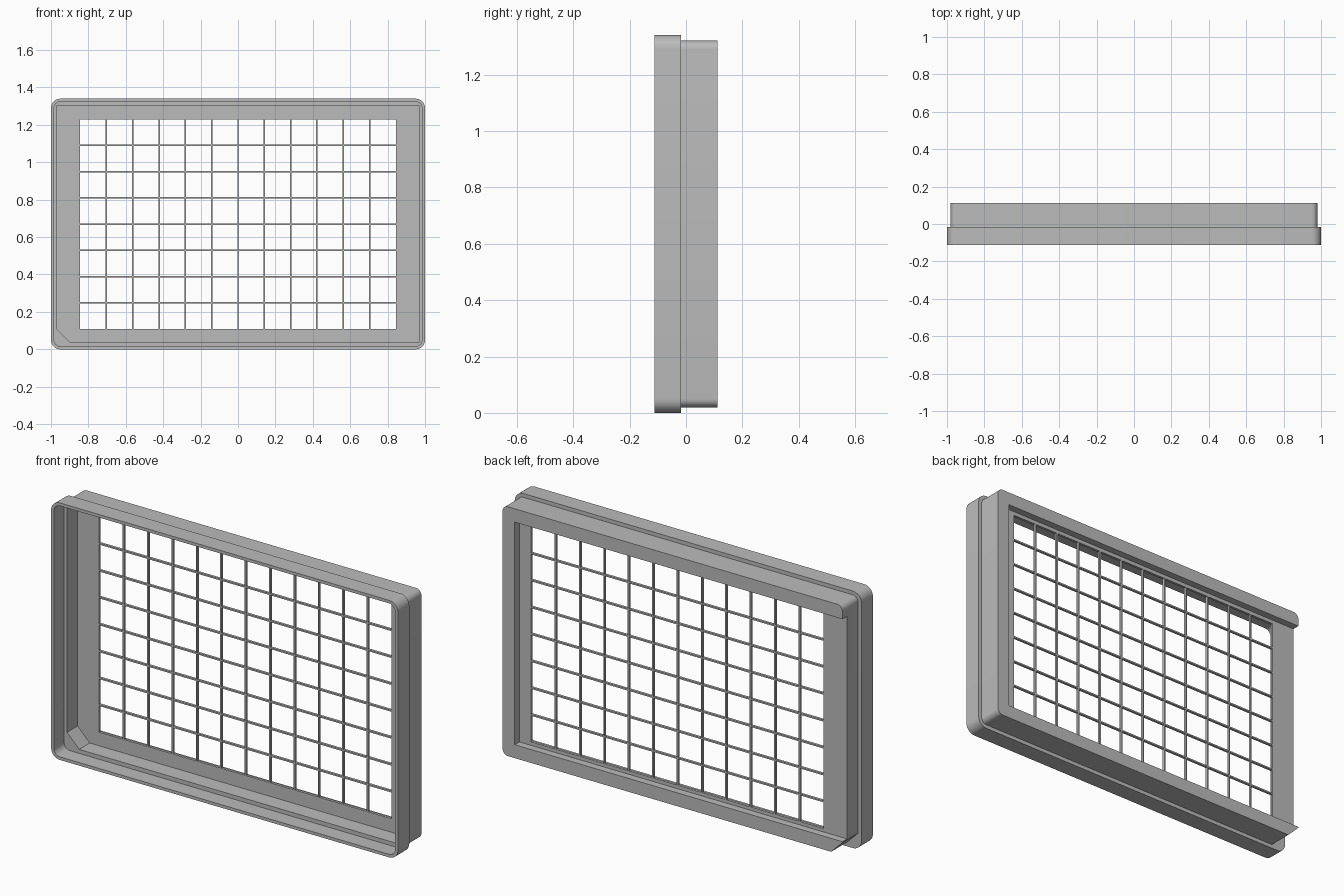
import bpy, bmesh, math

if "Cube" in bpy.data.objects:
    bpy.data.objects.remove(bpy.data.objects["Cube"])

GREY = bpy.data.materials.new("plain grey")
GREY.diffuse_color = (0.5, 0.5, 0.5, 1)
GREY.use_nodes = True
GREY.node_tree.nodes["Principled BSDF"].inputs["Base Color"].default_value = GREY.diffuse_color


def outline(x0, x1, z0, z1, corners):
    """Closed x-z loop; corners = (size, segments) from lower left, counter-clockwise."""
    spots = [(x0, z0, 1, 1), (x1, z0, -1, 1), (x1, z1, -1, -1), (x0, z1, 1, -1)]
    pts = []
    for i, ((x, z, sx, sz), (r, n)) in enumerate(zip(spots, corners)):
        if r == 0:
            pts.append((x, z))
            continue
        for k in range(n + 1):
            a = math.pi * (1 + i / 2) + math.pi / 2 * k / n
            pts.append((x + sx * r + r * math.cos(a), z + sz * r + r * math.sin(a)))
    return pts


def prism(name, pts, y0, y1):
    """Extrude an x-z loop along y."""
    bm = bmesh.new()
    face = bm.faces.new([bm.verts.new((x, y0, z)) for x, z in pts])
    ext = bmesh.ops.extrude_face_region(bm, geom=[face])
    for v in ext["geom"]:
        if isinstance(v, bmesh.types.BMVert):
            v.co.y = y1
    bmesh.ops.recalc_face_normals(bm, faces=bm.faces)
    me = bpy.data.meshes.new(name)
    bm.to_mesh(me)
    bm.free()
    me.materials.append(GREY)
    ob = bpy.data.objects.new(name, me)
    bpy.context.collection.objects.link(ob)
    return ob


def box(name, x0, x1, y0, y1, z0, z1):
    return prism(name, [(x0, z0), (x1, z0), (x1, z1), (x0, z1)], y0, y1)


def combine(target, tool, operation):
    """Boolean the tool into the target and discard the tool."""
    bpy.context.view_layer.objects.active = target
    mod = target.modifiers.new(operation.lower(), 'BOOLEAN')
    mod.operation, mod.object, mod.solver = operation, tool, 'EXACT'
    bpy.ops.object.modifier_apply(modifier=mod.name)
    bpy.data.objects.remove(tool, do_unlink=True)


SHARP = (0, 1)
PLATE_FRONT, PLATE_BACK = 0.06, 0.073
WX, WZ0, WZ1 = 0.844, 0.108, 1.23     # window extents

# Outer shell: wide front skirt plus narrower body with one cut corner
tray = prism("tray_shell", outline(-1, 1, 0, 1.34, [(0.05, 8)] * 4), -0.111, -0.017)
body = prism("body", outline(-0.98, 0.98, 0.02, 1.32,
             [(0.065, 1)] + [(0.03, 8)] * 3), -0.06, 0.111)
combine(tray, body, 'UNION')

# Hollow of the skirt, leaving a narrow ledge
combine(tray, prism("skirt_hollow", outline(-0.984, 0.984, 0.016, 1.324,
        [(0.035, 8)] * 4), -0.3, -0.027), 'DIFFERENCE')
# Hollow of the body, up to the front of the plate
combine(tray, prism("body_hollow", outline(-0.967, 0.967, 0.037, 1.304,
        [(0.07, 1)] + [SHARP] * 3), -0.2, PLATE_FRONT), 'DIFFERENCE')
# Slide-in recess on the back, open on one short side
combine(tray, box("recess", -1.2, 0.91, PLATE_BACK, 0.3, 0.09, 1.25), 'DIFFERENCE')
# Window through the plate
combine(tray, box("window", -WX, WX, 0, 0.2, WZ0, WZ1), 'DIFFERENCE')

bpy.ops.object.select_all(action='DESELECT')
tray.select_set(True)
bpy.context.view_layer.objects.active = tray
bpy.ops.object.shade_smooth_by_angle(angle=math.radians(30))

# Grid bars: 12 columns by 8 rows
H = 0.004
for i in range(1, 12):
    x = -WX + 2 * WX * i / 12
    box(f"upright_bar_{i}", x - H, x + H, PLATE_FRONT, PLATE_BACK, WZ0, WZ1)
for j in range(1, 8):
    z = WZ0 + (WZ1 - WZ0) * j / 8
    box(f"cross_bar_{j}", -WX, WX, PLATE_FRONT, PLATE_BACK, z - H, z + H)
